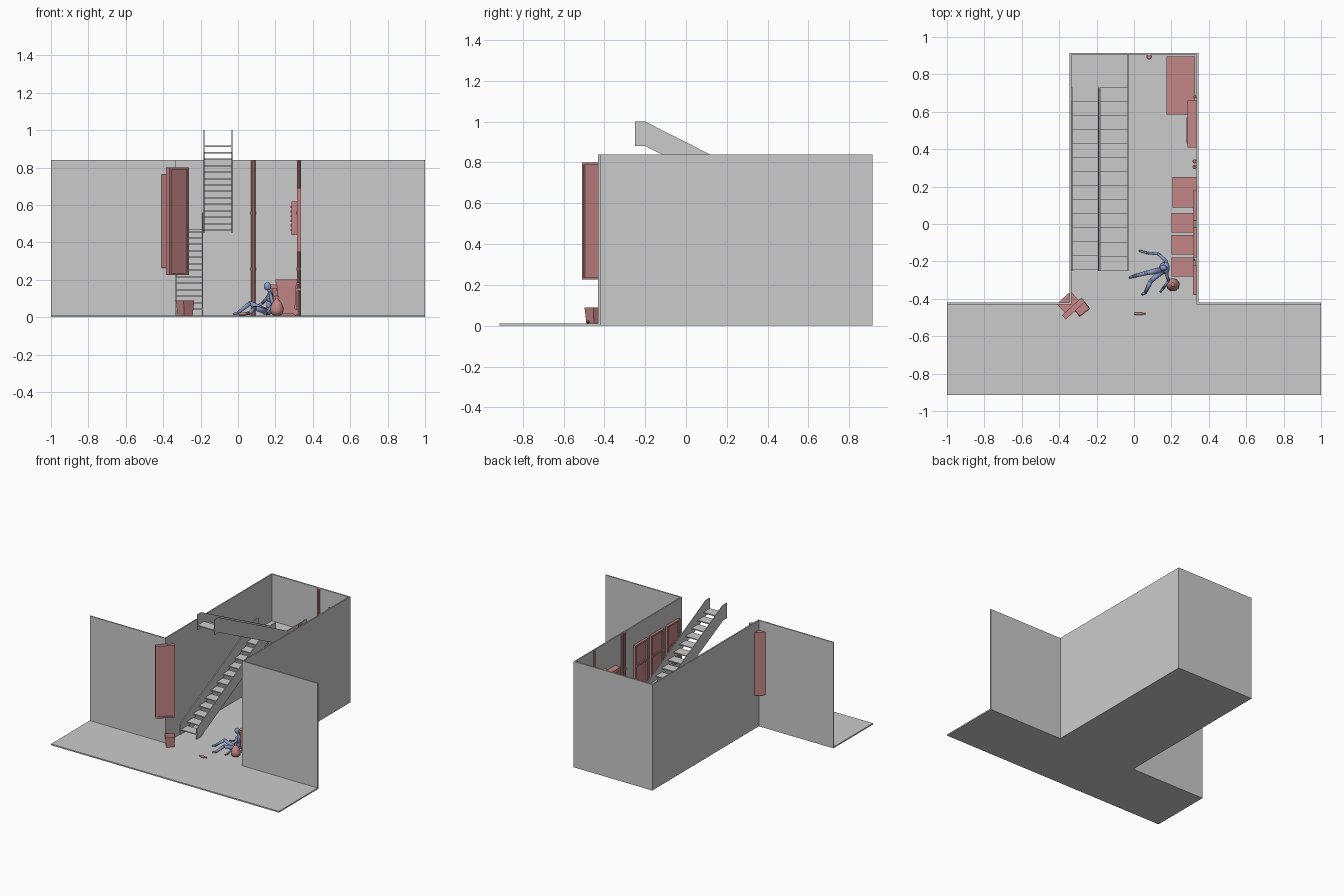
import bpy, bmesh, math
from mathutils import Vector, Matrix

if "Cube" in bpy.data.objects:
    bpy.data.objects.remove(bpy.data.objects["Cube"])

def material(name, col):
    m = bpy.data.materials.new(name)
    m.diffuse_color = col
    m.use_nodes = True
    m.node_tree.nodes["Principled BSDF"].inputs["Base Color"].default_value = m.diffuse_color
    return m

RED = material("prop_red", (0.55, 0.24, 0.24, 1))
BLUE = material("figure_blue", (0.25, 0.32, 0.55, 1))

def finish(bm, name, mat=None, smooth=False):
    bmesh.ops.recalc_face_normals(bm, faces=bm.faces)
    me = bpy.data.meshes.new(name)
    bm.to_mesh(me)
    bm.free()
    for p in me.polygons:
        p.use_smooth = smooth
    ob = bpy.data.objects.new(name, me)
    bpy.context.collection.objects.link(ob)
    if mat:
        me.materials.append(mat)
    return ob

def add_box(bm, lo, hi, taper=1.0, M=Matrix()):
    """Box between two corners; taper scales the bottom about its centre."""
    c = [(a + b) / 2 for a, b in zip(lo, hi)]
    vs = bmesh.ops.create_cube(bm, size=1)["verts"]
    for v in vs:
        k = taper if v.co.z < 0 else 1
        v.co = M @ Vector((c[0] + v.co.x * k * (hi[0] - lo[0]),
                           c[1] + v.co.y * k * (hi[1] - lo[1]),
                           c[2] + v.co.z * (hi[2] - lo[2])))

def boxes(name, items, mat=None, M=Matrix()):
    bm = bmesh.new()
    for it in items:
        add_box(bm, it[0], it[1], it[2] if len(it) > 2 else 1.0, M)
    return finish(bm, name, mat)

def prism(name, pts, vec, mat=None):
    """Flat outline extruded along vec."""
    bm = bmesh.new()
    f = bm.faces.new([bm.verts.new(p) for p in pts])
    r = bmesh.ops.extrude_face_region(bm, geom=[f])
    bmesh.ops.translate(bm, vec=vec, verts=[g for g in r["geom"] if isinstance(g, bmesh.types.BMVert)])
    return finish(bm, name, mat)

def lathe(name, prof, n, M, mat, smooth=True):
    bm = bmesh.new()
    rings = [[bm.verts.new(M @ Vector((r * math.cos(2 * math.pi * i / n), r * math.sin(2 * math.pi * i / n), z)))
              for i in range(n)] for r, z in prof]
    for a, b in zip(rings, rings[1:]):
        for i in range(n):
            bm.faces.new((a[i], a[(i + 1) % n], b[(i + 1) % n], b[i]))
    bm.faces.new(rings[0])
    bm.faces.new(rings[-1])
    return finish(bm, name, mat, smooth)

# ground: T-shaped slab
ground = [(-1, -.915), (1, -.915), (1, -.42), (.345, -.42), (.345, .915), (-.345, .915), (-.345, -.42), (-1, -.42)]
prism("ground", [(x, y, 0) for x, y in ground], (0, 0, .01))

# street fronts and alley walls in one folded strip
half = [(.345, .915), (.345, -.42), (1, -.42), (1, -.43), (.335, -.43), (.335, .903)]
outline = half + [(-x, y) for x, y in reversed(half)]
prism("walls", [(x, y, 0) for x, y in outline], (0, 0, .84))

# stairs: two flights with sloped stringers, open treads, landing
def stringer(name, x, pts):
    prism(name, [(x, y, z) for y, z in pts], (.006, 0, 0))

low = [(-.25, .01), (-.2, .01), (.66, .45), (.73, .45), (.73, .56), (.66, .56), (-.2, .12), (-.25, .09)]
for i, x in enumerate((-.335, -.192)):
    stringer(f"lower_stringer_{i}", x, low)
for i, (x, end) in enumerate(((-.185, .73), (-.036, .903))):
    stringer(f"upper_stringer_{i}", x, [(-.25, 1), (-.2, 1), (.66, .565), (end, .565),
                                        (end, .45), (.66, .45), (-.2, .88), (-.25, .88)])
n = 13
boxes("lower_treads", [((-.335, -.245 + .075 * i, .04 + .0345 * i), (-.19, -.165 + .075 * i, .048 + .0345 * i))
                       for i in range(n)])
boxes("upper_treads", [((-.185, -.25 + .075 * i, .91 - .0345 * i), (-.033, -.17 + .075 * i, .918 - .0345 * i))
                       for i in range(n)])
boxes("landing", [((-.335, .715, .46), (-.033, .903, .47))])

# projecting corner sign: blank plate with raised rim, and backing case
S = Matrix.Translation((-.323, -.452, .5125)) @ Matrix.Rotation(math.radians(42), 4, 'Z')
w, h = .07, .287
boxes("sign_plate", [((-w, -.007, -h), (w, .015, h)),
                     ((-w, -.015, -h), (-w + .012, -.007, h)), ((w - .012, -.015, -h), (w, -.007, h)),
                     ((-w, -.015, -h), (w, -.007, -h + .012)), ((-w, -.015, h - .012), (w, -.007, h))], RED, S)
boxes("sign_case", [((-.05, .015, -.25), (.05, .078, .25))], RED, S)

# open crate at the corner
C = Matrix.Translation((-.283, -.448, .01)) @ Matrix.Rotation(math.radians(38), 4, 'Z')
bm = bmesh.new()
add_box(bm, (-.036, -.034, 0), (.036, .034, .08), .82, C)
bm.faces.ensure_lookup_table()
top = max(bm.faces, key=lambda f: f.calc_center_median().z)
bmesh.ops.inset_region(bm, faces=[top], thickness=.006)
bmesh.ops.translate(bm, vec=(0, 0, -.05), verts=top.verts)
finish(bm, "crate", RED)

# barred windows on the right wall
for k, y in enumerate((.1, -.1, -.3)):
    a, b, z0, z1, t = y - .08, y + .08, .35, .69, .014
    boxes(f"window_{k}", [((.328, a, z0), (.336, b, z1)),
                          ((.316, a, z0), (.335, a + t, z1)), ((.316, b - t, z0), (.335, b, z1)),
                          ((.316, a, z0), (.335, b, z0 + t)), ((.316, a, z1 - t), (.335, b, z1)),
                          ((.318, a, .515), (.335, b, .53))], RED)

# wall cooling unit with slats
boxes("wall_unit", [((.285, .41, .44), (.336, .66, .62))] +
      [((.282, .43, .46 + .025 * i), (.286, .57, .47 + .025 * i)) for i in range(6)], RED)

# drain pipes with collars
for k, (x, y, r) in enumerate(((.081, .894, .012), (.324, .335, .009), (.324, .305, .009), (.326, .68, .007))):
    prof = [(r, .01)]
    for z in (.25, .55):
        prof += [(r, z), (r * 1.25, z), (r * 1.25, z + .015), (r, z + .015)]
    lathe(f"pipe_{k}", prof + [(r, .84)], 10, Matrix.Translation((x, y, 0)), RED, False)

# large waste container with lid, rim and ribs
boxes("container", [((.185, .595, .01), (.315, .885, .15), .9), ((.175, .585, .15), (.325, .895, .175)),
                    ((.178, .64, .03), (.19, .66, .15)), ((.178, .82, .03), (.19, .84, .15))], RED)
# low bin beside the wheeled bins
boxes("low_box", [((.21, .09, .01), (.315, .25, .14)), ((.205, .088, .14), (.335, .252, .155))], RED)

# three wheeled bins
for k, y in enumerate((.007, -.112, -.23)):
    boxes(f"wheeled_bin_{k}", [((.208, y - .046, .02), (.312, y + .046, .18), .84),
                               ((.203, y - .049, .17), (.316, y + .049, .18)),
                               ((.2, y - .052, .186), (.318, y + .052, .202), 1.0),
                               ((.206, y - .046, .18), (.314, y + .046, .187)),
                               ((.316, y - .035, .175), (.33, y + .035, .187))], RED)
    for s in (-1, 1):
        W = Matrix.Translation((.308, y + s * .038, .027)) @ Matrix.Rotation(math.pi / 2, 4, 'X')
        lathe(f"bin_wheel_{k}_{s}", [(.017, -.006), (.017, .006)], 12, W, RED, False)

# tied rubbish bag and dropped bottle
lathe("rubbish_bag", [(.018, .01), (.03, .018), (.036, .036), (.034, .055), (.024, .078), (.012, .092),
                      (.006, .098), (.012, .112), (.007, .115)], 10, Matrix.Translation((.208, -.325, 0)), RED)
B = Matrix.Translation((.002, -.48, .018)) @ Matrix.Rotation(math.pi / 2, 4, 'Y')
lathe("bottle", [(.006, 0), (.008, .003), (.008, .036), (.004, .047), (.004, .06)], 10, B, RED)

# seated figure: tapered limbs with round joints
def limb(name, pts, radii):
    bm = bmesh.new()
    P = [Vector(p) for p in pts]
    for p, r in zip(P, radii):
        bmesh.ops.create_uvsphere(bm, u_segments=12, v_segments=8, radius=r, matrix=Matrix.Translation(p))
    for a, b, ra, rb in zip(P, P[1:], radii, radii[1:]):
        d = b - a
        M = Matrix.Translation((a + b) / 2) @ d.to_track_quat('Z', 'Y').to_matrix().to_4x4()
        bmesh.ops.create_cone(bm, cap_ends=True, segments=12, radius1=ra, radius2=rb, depth=d.length, matrix=M)
    return finish(bm, name, BLUE, True)

def ball(name, loc, scale):
    bm = bmesh.new()
    bmesh.ops.create_uvsphere(bm, u_segments=16, v_segments=12, radius=1,
                              matrix=Matrix.Translation(loc) @ Matrix.Diagonal((*scale, 1)))
    return finish(bm, name, BLUE, True)

ball("head", (.158, -.235, .165), (.02, .017, .022))
ball("chest", (.172, -.235, .105), (.019, .029, .034))
ball("belly", (.168, -.235, .065), (.017, .023, .032))
ball("pelvis", (.16, -.235, .033), (.024, .03, .022))
limb("neck", [(.172, -.235, .13), (.162, -.235, .15)], [.009, .008])
limb("shoulders", [(.172, -.205, .124), (.174, -.265, .124)], [.011, .011])
limb("leg_bent", [(.15, -.245, .032), (.065, -.262, .075), (-.003, -.28, .022), (-.022, -.286, .017)],
     [.017, .012, .008, .006])
limb("leg_flat", [(.15, -.25, .03), (.09, -.305, .05), (.06, -.368, .02), (.045, -.376, .018)],
     [.017, .012, .008, .006])
limb("arm_back", [(.172, -.2, .122), (.13, -.16, .075), (.07, -.155, .03), (.03, -.143, .018)],
     [.01, .008, .006, .005])
limb("arm_front", [(.174, -.268, .122), (.185, -.305, .07), (.155, -.345, .025), (.142, -.362, .018)],
     [.01, .008, .006, .005])
